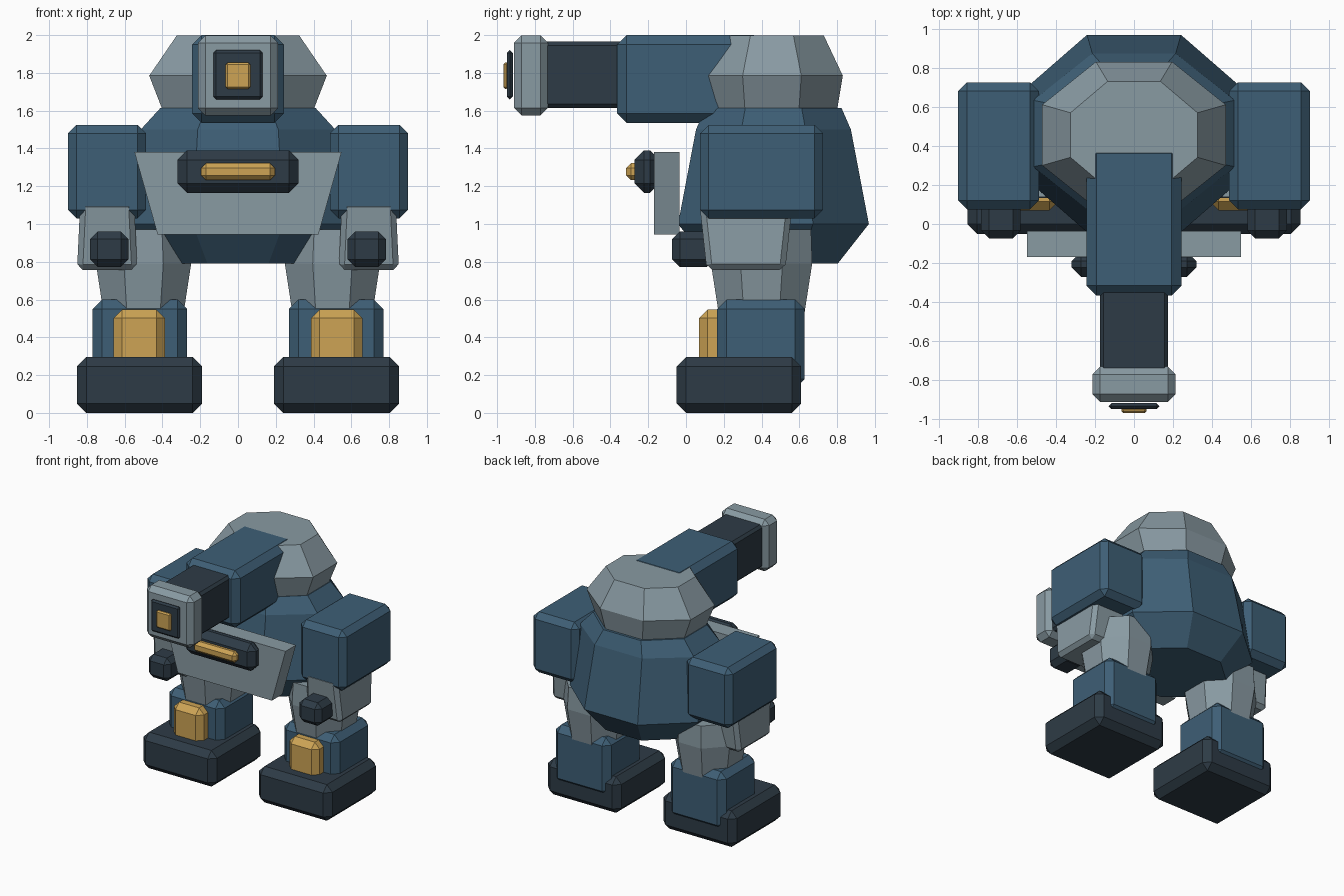
import bpy, bmesh, math

cube = bpy.data.objects.get("Cube")
if cube:
    bpy.data.objects.remove(cube, do_unlink=True)


def material(name, color):
    m = bpy.data.materials.new(name)
    m.use_nodes = True
    m.diffuse_color = (*color, 1)
    m.node_tree.nodes["Principled BSDF"].inputs["Base Color"].default_value = (*color, 1)
    return m


GREY = material("steel grey", (0.25, 0.325, 0.365))
BLUE = material("armour blue", (0.048, 0.114, 0.18))
DARK = material("dark slate", (0.027, 0.044, 0.061))
GOLD = material("amber gold", (0.61, 0.37, 0.09))


def finish(name, bm, mat):
    bmesh.ops.recalc_face_normals(bm, faces=bm.faces)
    mesh = bpy.data.meshes.new(name)
    bm.to_mesh(mesh)
    bm.free()
    mesh.materials.append(mat)
    obj = bpy.data.objects.new(name, mesh)
    bpy.context.collection.objects.link(obj)
    return obj


def box(name, mat, xs, ys, zs, bevel=0.0, flare=None):
    """Chamfered box between limits; flare scales the bottom (x, y)."""
    bm = bmesh.new()
    bmesh.ops.create_cube(bm, size=1)
    mid = [(a + b) / 2 for a, b in (xs, ys, zs)]
    size = [b - a for a, b in (xs, ys, zs)]
    for v in bm.verts:
        k = flare if flare and v.co.z < 0 else (1, 1)
        v.co = (mid[0] + v.co.x * size[0] * k[0],
                mid[1] + v.co.y * size[1] * k[1],
                mid[2] + v.co.z * size[2])
    if bevel:
        bmesh.ops.bevel(bm, geom=bm.edges[:], offset=bevel, segments=1,
                        profile=0.5, affect='EDGES', clamp_overlap=True)
    return finish(name, bm, mat)


def octagon_loft(name, mat, center, rings):
    """Stack of flat-fronted octagons; each ring is (z, half width, half depth)."""
    bm = bmesh.new()
    loops = []
    scale = 1 / math.cos(math.pi / 8)
    for z, w, d in rings:
        angles = [math.pi / 8 + i * math.pi / 4 for i in range(8)]
        loops.append([bm.verts.new((center[0] + w * scale * math.cos(a),
                                    center[1] + d * scale * math.sin(a), z))
                      for a in angles])
    for low, high in zip(loops, loops[1:]):
        for i in range(8):
            j = (i + 1) % 8
            bm.faces.new((low[i], low[j], high[j], high[i]))
    bm.faces.new(loops[0])
    bm.faces.new(loops[-1])
    return finish(name, bm, mat)


# Body and head
octagon_loft("torso", BLUE, (0, 0.463),
             [(0.79, 0.39, 0.34), (1.0, 0.58, 0.505),
              (1.5, 0.515, 0.41), (1.615, 0.41, 0.36)])
octagon_loft("head", GREY, (0, 0.455),
             [(1.605, 0.40, 0.345), (1.785, 0.47, 0.375), (1.997, 0.325, 0.275)])

# Head cannon
box("cannon_housing", BLUE, (-0.243, 0.243), (-0.365, 0.41), (1.535, 2.0), 0.05)
box("cannon_barrel", DARK, (-0.175, 0.175), (-0.76, -0.3), (1.615, 1.965), 0.02)
box("cannon_muzzle", GREY, (-0.213, 0.213), (-0.91, -0.73), (1.575, 1.999), 0.04)
box("muzzle_plate", DARK, (-0.13, 0.13), (-0.947, -0.917), (1.66, 1.92), 0.014)
box("muzzle_light", GOLD, (-0.065, 0.065), (-0.967, -0.94), (1.715, 1.855), 0.01)

# Chest
box("chest_plate", GREY, (-0.548, 0.548), (-0.17, -0.035), (0.945, 1.38),
    flare=(0.777, 1))
box("chest_vent", DARK, (-0.32, 0.32), (-0.272, -0.14), (1.165, 1.39), 0.05)
box("chest_light", GOLD, (-0.195, 0.195), (-0.317, -0.22), (1.232, 1.322), 0.025)


# Arms and legs
def span(side, a, b):
    return tuple(sorted((side * a, side * b)))


for label, s in (("left", 1), ("right", -1)):
    box(label + "_shoulder", BLUE, span(s, 0.487, 0.9), (0.075, 0.725), (1.03, 1.525), 0.045)
    box(label + "_forearm", GREY, span(s, 0.55, 0.835), (0.07, 0.565), (0.757, 1.12),
        0.03, flare=(1.12, 0.84))
    box(label + "_hand", DARK, span(s, 0.58, 0.783), (-0.073, 0.15), (0.772, 0.96), 0.04)
    octagon_loft(label + "_thigh", GREY, (s * 0.5, 0.4),
                 [(0.45, 0.2, 0.215), (0.79, 0.252, 0.268), (0.97, 0.235, 0.262)])
    box(label + "_shin", BLUE, span(s, 0.27, 0.77), (0.165, 0.628), (0.13, 0.6), 0.05)
    box(label + "_knee_guard", GOLD, span(s, 0.387, 0.658), (0.07, 0.25), (0.2, 0.547), 0.045)
    box(label + "_foot", DARK, span(s, 0.19, 0.853), (-0.05, 0.61), (0, 0.295), 0.05)
